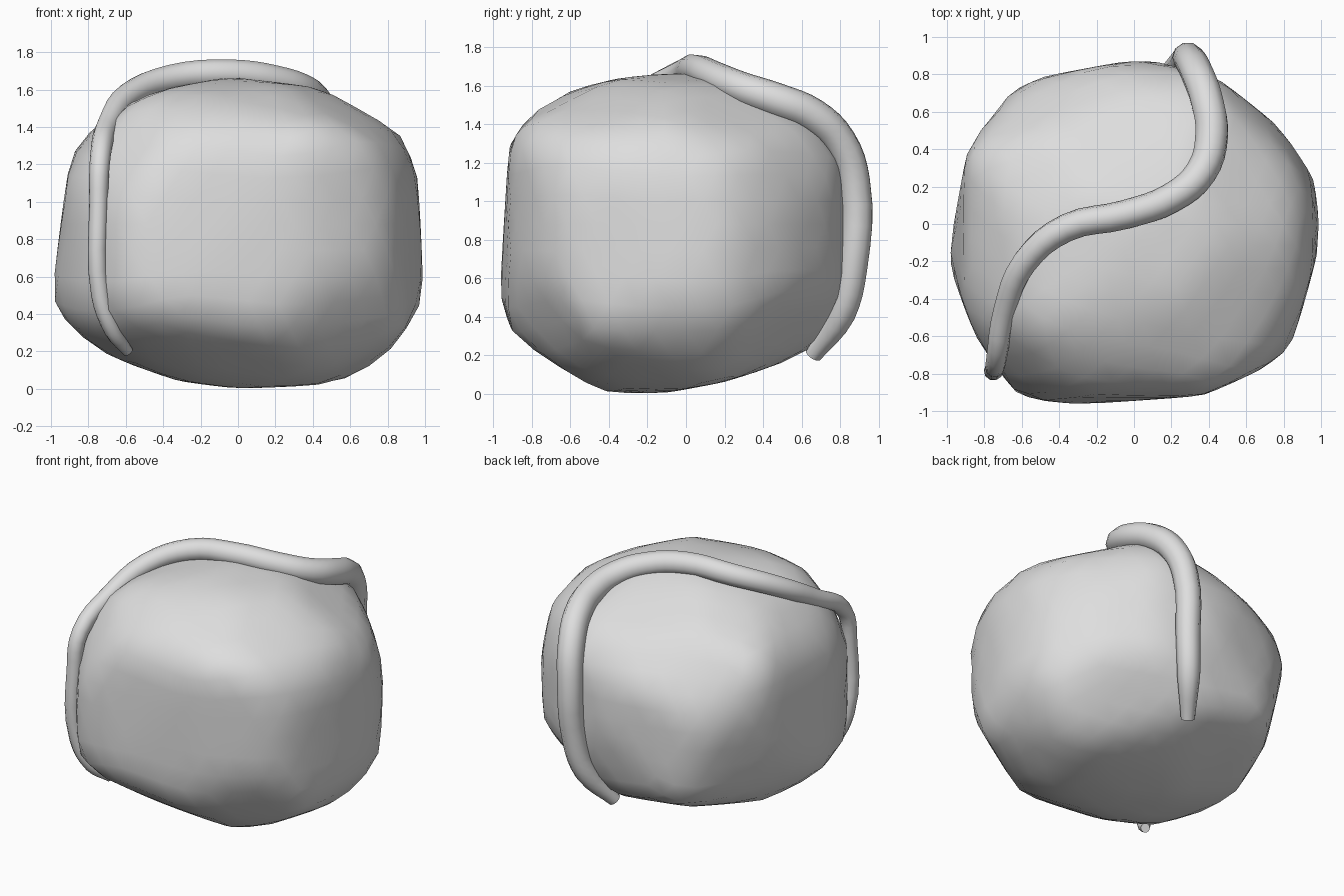
import bpy, bmesh
from math import sin, cos, radians
from mathutils import Vector

cube = bpy.data.objects.get("Cube")
if cube:
    bpy.data.objects.remove(cube, do_unlink=True)

MIDDLE = Vector((0, 0, .88))


def make_material(name, colour):
    material = bpy.data.materials.new(name)
    material.use_nodes = True
    material.diffuse_color = colour
    material.node_tree.nodes["Principled BSDF"].inputs["Base Color"].default_value = colour
    return material


def slanted_axes(side_x, side_y, turn, tilt):
    """Right and up axes of a cutting direction seen from a corner, in degrees."""
    turn, tilt = radians(turn), radians(tilt)
    toward = Vector((side_x * sin(turn), side_y * cos(turn), 0))
    up = Vector((0, 0, cos(tilt))) - toward * sin(tilt)
    return Vector((0, 0, 1)).cross(toward), up


def cutting_planes(axes, outline):
    """One outward plane for every edge of a clockwise outline."""
    right, up = axes
    planes = []
    for (ax, ay), (bx, by) in zip(outline, outline[1:] + outline[:1]):
        normal = (right * (ay - by) + up * (bx - ax)).normalized()
        planes.append((normal, normal.dot(right * ax + up * ay)))
    return planes


grey = make_material("plain_grey", (.73, .73, .73, 1))

# Boulder: a ball trimmed by the outlines of a worn block
X, Y, Z = Vector((1, 0, 0)), Vector((0, 1, 0)), Vector((0, 0, 1))
front_outline = [(-1, -.38), (-.9, .36), (-.75, .57), (-.42, .72), (-.05, .79), (.45, .73),
                 (.87, .49), (.96, .27), (1, -.4), (.83, -.67), (.62, -.82), (.46, -.86),
                 (0, -.88), (-.32, -.84), (-.77, -.68), (-.98, -.46)]
side_outline = [(-.97, -.38), (-.92, .42), (-.8, .59), (-.6, .7), (-.35, .76), (-.05, .79),
                (.1, .77), (.65, .56), (.85, .27), (.88, -.1), (.76, -.62), (.45, -.74),
                (.2, -.82), (-.12, -.88), (-.42, -.88), (-.56, -.84), (-.9, -.6)]
top_outline = [(-1, -.2), (-.9, .37), (-.75, .63), (-.63, .73), (-.48, .79), (.05, .89),
               (.45, .78), (.83, .48), (.97, .23), (1, -.1), (.84, -.67), (.68, -.78),
               (.37, -.92), (-.35, -.97), (-.63, -.92), (-.85, -.6)]
front_corner = [(-1.06, .1), (-.97, .34), (-.84, .49), (-.5, .74), (-.1, .79), (.72, .61),
                (.85, .34), (.94, .04), (.92, -.52), (.79, -.72), (.59, -.86), (.19, -.99),
                (-.04, -1.01), (-.4, -.88), (-.97, -.67), (-1.06, -.44)]
back_corner = [(-.94, .1), (-.87, .45), (-.65, .69), (-.37, .8), (.04, .88), (.49, .8),
               (.77, .67), (.96, .4), (1.04, .21), (1.06, -.3), (1.02, -.48), (.87, -.65),
               (.5, -.83), (.03, -.87), (-.47, -.79), (-.81, -.46), (-.92, -.31)]
low_corner = [(-1.08, .08), (-1, .37), (-.87, .56), (-.73, .67), (-.57, .72), (.04, .84),
              (.36, .76), (.74, .44), (.9, .24), (.97, .04), (.85, -.47), (.65, -.79),
              (.44, -.9), (.13, -.99), (-.22, -.95), (-.73, -.79), (-1.03, -.31)]

planes = []
for axes, outline in (((X, Z), front_outline), ((Y, Z), side_outline), ((X, Y), top_outline),
                      (slanted_axes(1, -1, 35, 25), front_corner),
                      (slanted_axes(-1, 1, 35, 25), back_corner),
                      (slanted_axes(1, 1, 40, -30), low_corner)):
    planes += cutting_planes(axes, outline)

bm = bmesh.new()
bmesh.ops.create_icosphere(bm, subdivisions=4, radius=1)
for vert in bm.verts:
    ray = vert.co.normalized()
    vert.co = ray * min(d / n.dot(ray) for n, d in planes if n.dot(ray) > .01)
bmesh.ops.smooth_vert(bm, verts=bm.verts, factor=.3,
                      use_axis_x=True, use_axis_y=True, use_axis_z=True)
bmesh.ops.translate(bm, vec=MIDDLE, verts=bm.verts)
for face in bm.faces:
    face.smooth = True
mesh = bpy.data.meshes.new("boulder")
bm.to_mesh(mesh)
bm.free()
mesh.materials.append(grey)
boulder = bpy.data.objects.new("boulder", mesh)
bpy.context.collection.objects.link(boulder)

# Root: a tapering tube lying over the boulder, as x, y, z and thickness
path = [(-.59, -.59, .2, .03), (-.67, -.7, .31, .045), (-.735, -.76, .5, .05),
        (-.745, -.775, 1, .05), (-.735, -.72, 1.25, .055), (-.69, -.46, 1.42, .062),
        (-.58, -.2, 1.57, .07), (-.36, -.02, 1.66, .075), (-.05, .05, 1.685, .078),
        (.2, .14, 1.65, .08), (.36, .28, 1.59, .085), (.415, .47, 1.525, .09),
        (.39, .66, 1.445, .09), (.34, .8, 1.31, .088), (.3, .875, 1.1, .085),
        (.27, .865, .65, .08), (.22, .81, .42, .075), (.1, .66, .2, .045)]
curve = bpy.data.curves.new("root", "CURVE")
curve.dimensions = "3D"
curve.bevel_depth = 1
curve.bevel_resolution = 3
curve.resolution_u = 4
curve.use_fill_caps = True
spline = curve.splines.new("BEZIER")
spline.bezier_points.add(len(path) - 1)
for point, (x, y, z, thickness) in zip(spline.bezier_points, path):
    point.co = (x, y, z)
    point.radius = thickness
    point.handle_left_type = point.handle_right_type = "AUTO"
curve.materials.append(grey)
root = bpy.data.objects.new("root", curve)
bpy.context.collection.objects.link(root)

# Turn the tube into a smooth mesh
bpy.context.view_layer.objects.active = root
root.select_set(True)
bpy.ops.object.convert(target="MESH")
bpy.ops.object.shade_smooth_by_angle(angle=radians(50))
